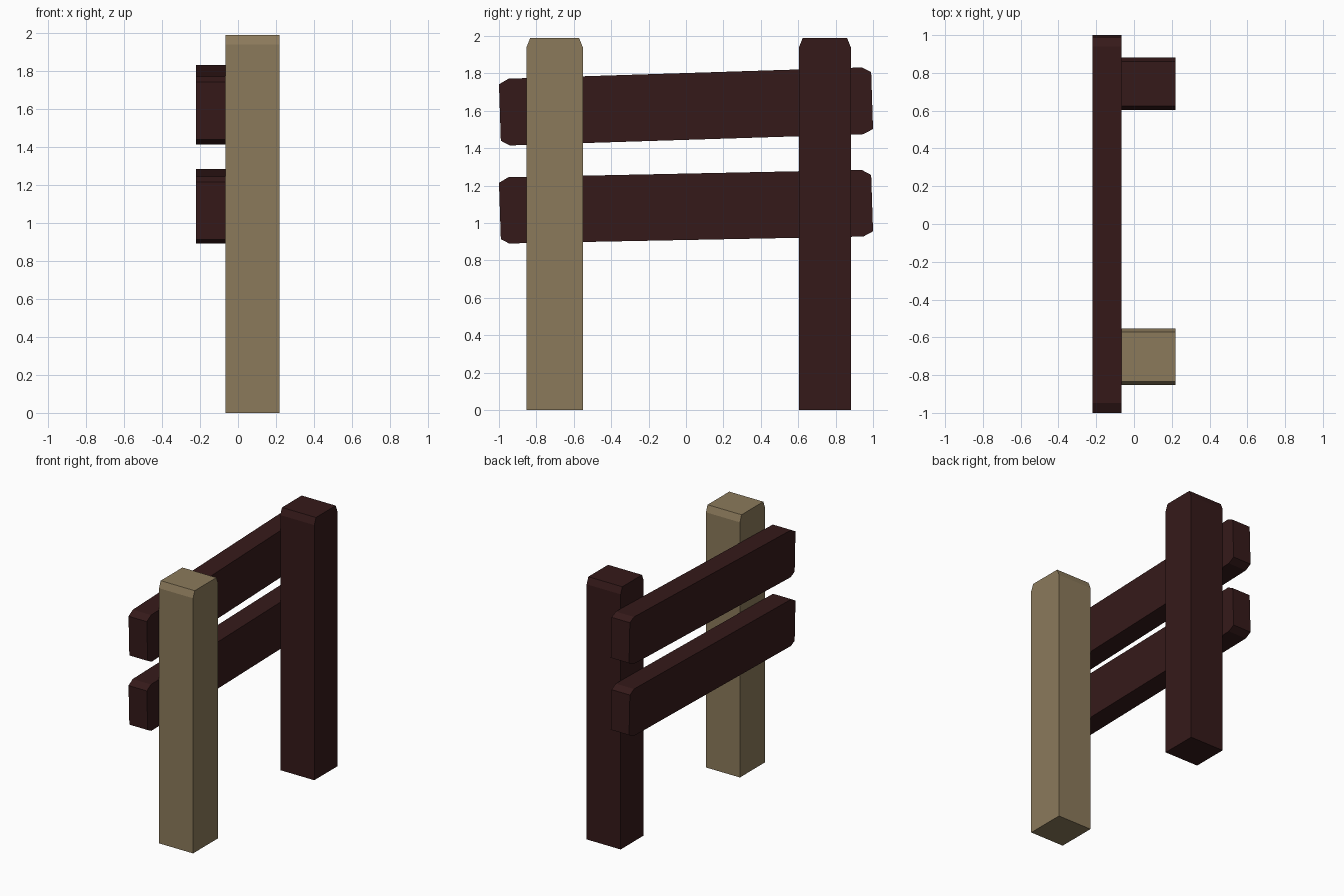
import bpy, bmesh

if "Cube" in bpy.data.objects:
    bpy.data.objects.remove(bpy.data.objects["Cube"])


def material(name, color):
    m = bpy.data.materials.new(name)
    m.diffuse_color = (*color, 1)
    m.use_nodes = True
    m.node_tree.nodes["Principled BSDF"].inputs["Base Color"].default_value = m.diffuse_color
    return m


def plank(name, profile, x0, x1, mat):
    """Extrude a (y, z) outline along x."""
    bm = bmesh.new()
    face = bm.faces.new([bm.verts.new((x0, y, z)) for y, z in profile])
    ext = bmesh.ops.extrude_face_region(bm, geom=[face])["geom"]
    moved = [v for v in ext if isinstance(v, bmesh.types.BMVert)]
    bmesh.ops.translate(bm, verts=moved, vec=(x1 - x0, 0, 0))
    bmesh.ops.recalc_face_normals(bm, faces=bm.faces)
    me = bpy.data.meshes.new(name)
    bm.to_mesh(me)
    bm.free()
    me.materials.append(mat)
    ob = bpy.data.objects.new(name, me)
    bpy.context.collection.objects.link(ob)
    return ob


dark = material("dark_wood", (0.036, 0.010, 0.010))
tan = material("pale_wood", (0.26, 0.195, 0.105))

# Posts with chamfered tops
for name, y0, y1, mat in (("front_post", -0.853, -0.552, tan),
                          ("back_post", 0.604, 0.881, dark)):
    outline = [(y0, 0), (y1, 0), (y1, 1.94), (y1 - 0.02, 1.99),
               (y0 + 0.02, 1.99), (y0, 1.94)]
    plank(name, outline, -0.067, 0.219, mat)

# Slightly tilted rails with clipped corners
plank("upper_rail", [(-1, 1.742), (-0.948, 1.772), (0.94, 1.832), (0.99, 1.807),
                     (1, 1.503), (0.948, 1.475), (-0.942, 1.415), (-0.99, 1.44)],
      -0.221, -0.067, dark)
plank("lower_rail", [(-1, 1.215), (-0.95, 1.245), (0.94, 1.284), (0.99, 1.257),
                     (1, 0.956), (0.948, 0.928), (-0.946, 0.891), (-0.99, 0.914)],
      -0.221, -0.067, dark)
